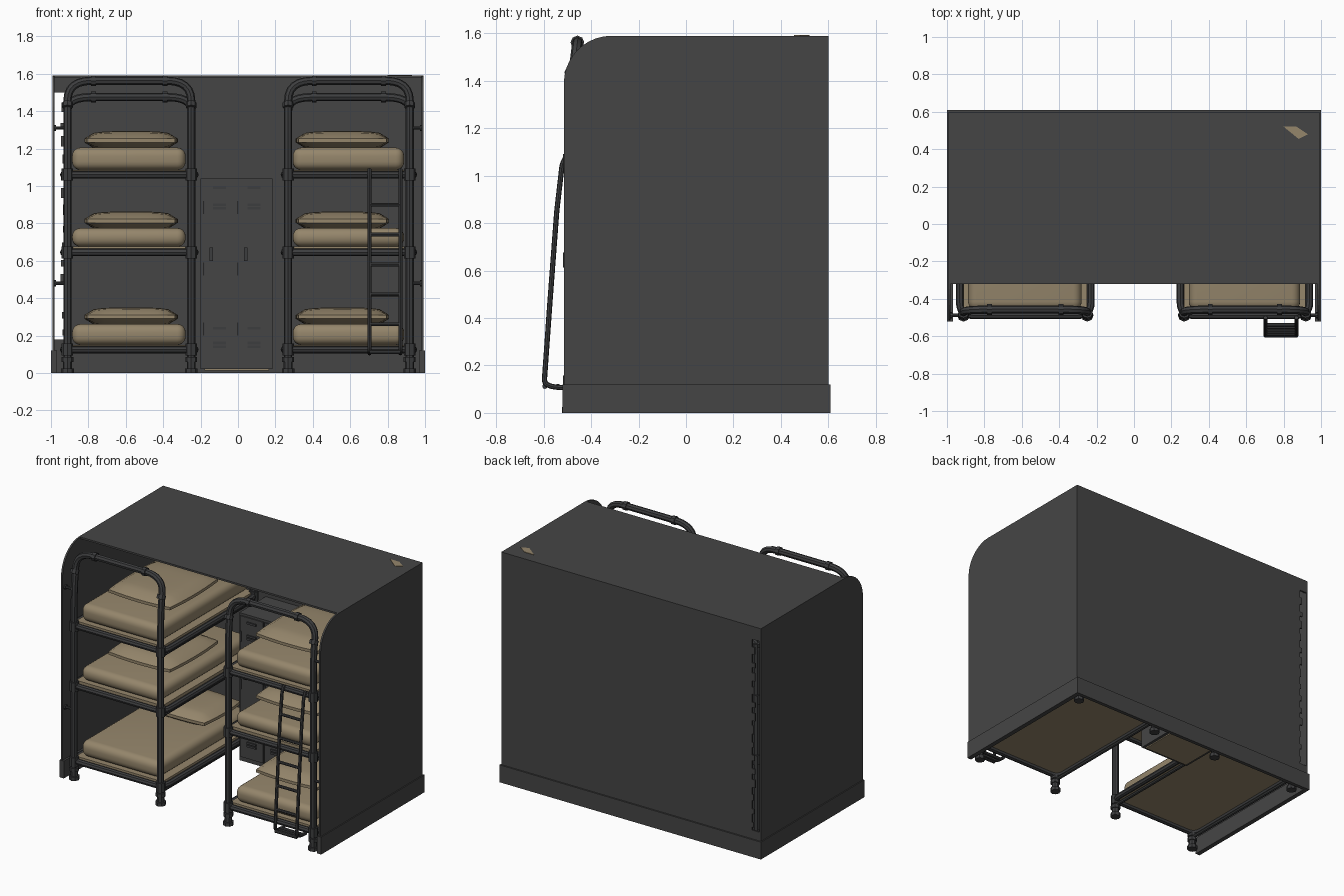
import bpy, bmesh, math, random
from mathutils import Vector, Matrix

random.seed(4)
default = bpy.data.objects.get("Cube")
if default:
    bpy.data.objects.remove(default, do_unlink=True)


def make_material(name, rgb):
    material = bpy.data.materials.new(name)
    material.use_nodes = True
    color = (*rgb, 1)
    material.diffuse_color = color
    material.node_tree.nodes["Principled BSDF"].inputs["Base Color"].default_value = color
    return material


wall_grey = make_material("wall grey", (.06, .06, .06))
tube_grey = make_material("tube grey", (.046, .047, .049))
linen_tan = make_material("linen tan", (.3, .238, .148))


def add_object(name, mesh, material, smooth=False):
    mesh.materials.clear()
    mesh.materials.append(material)
    if smooth:
        for face in mesh.polygons:
            face.use_smooth = True
        mesh.set_sharp_from_angle(angle=math.radians(40))
    obj = bpy.data.objects.new(name, mesh)
    bpy.context.collection.objects.link(obj)
    return obj


def finish(name, bm, material, smooth=False):
    bmesh.ops.recalc_face_normals(bm, faces=bm.faces[:])
    mesh = bpy.data.meshes.new(name)
    bm.to_mesh(mesh)
    bm.free()
    return add_object(name, mesh, material, smooth)


def box(name, x, y, z, material, bevel=0):
    """Box from (min, max) pairs, optionally with rounded edges."""
    bm = bmesh.new()
    bmesh.ops.create_cube(bm, size=1)
    for v in bm.verts:
        v.co = Vector([(a + b) / 2 + c * (b - a) for c, (a, b) in zip(v.co, (x, y, z))])
    if bevel:
        bmesh.ops.bevel(bm, geom=bm.edges[:], offset=bevel, segments=5,
                        profile=.5, affect='EDGES')
    return finish(name, bm, material, bool(bevel))


def pillow(name, x, y, z):
    """Cushion that thins out towards its rim."""
    bm = bmesh.new()
    bmesh.ops.create_cube(bm, size=2)
    bmesh.ops.subdivide_edges(bm, edges=bm.edges[:], cuts=9, use_grid_fill=True)
    for v in bm.verts:
        u, w, h = v.co
        h *= .2 + .8 * ((1 - u ** 4) * (1 - w ** 4)) ** .5
        u, w = u * (1 - .06 * w * w), w * (1 - .06 * u * u)
        v.co = Vector([(a + b) / 2 + c * (b - a) / 2
                       for c, (a, b) in zip((u, w, h), (x, y, z))])
    return finish(name, bm, linen_tan, True)


def prism(name, outline, axis, start, end, material):
    """Extrude a 2D outline along the x or z axis."""
    bm = bmesh.new()
    place = (lambda a, b: (start, a, b)) if axis == 'x' else (lambda a, b: (a, b, start))
    face = bm.faces.new([bm.verts.new(place(a, b)) for a, b in outline])
    new = bmesh.ops.extrude_face_region(bm, geom=[face])["geom"]
    shift = Vector((end - start, 0, 0) if axis == 'x' else (0, 0, end - start))
    bmesh.ops.translate(bm, vec=shift, verts=[g for g in new if isinstance(g, bmesh.types.BMVert)])
    return finish(name, bm, material)


def fillet(points, radius, closed):
    points = [Vector(p) for p in points]
    result = []
    for i, p in enumerate(points):
        if not closed and i in (0, len(points) - 1):
            result.append(p)
            continue
        a, b = points[i - 1], points[(i + 1) % len(points)]
        a = p + (a - p).normalized() * min(radius, (a - p).length * .45)
        b = p + (b - p).normalized() * min(radius, (b - p).length * .45)
        for k in range(7):
            t = k / 6
            result.append(a * (1 - t) ** 2 + p * 2 * t * (1 - t) + b * t * t)
    return result


def tube(name, points, radius, bend=0, closed=False):
    """Round bent pipe along a path."""
    if bend:
        points = fillet(points, bend, closed)
    curve = bpy.data.curves.new(name, 'CURVE')
    curve.dimensions = '3D'
    curve.bevel_depth, curve.bevel_resolution = radius, 2
    curve.use_fill_caps = True
    spline = curve.splines.new('POLY')
    spline.points.add(len(points) - 1)
    for target, p in zip(spline.points, points):
        target.co = (*p, 1)
    spline.use_cyclic_u = closed
    temp = bpy.data.objects.new(name, curve)
    mesh = bpy.data.meshes.new_from_object(temp)
    bpy.data.objects.remove(temp)
    return add_object(name, mesh, tube_grey, True)


# Room shell: side walls with a rounded upper front corner
FRONT, BACK, TOP, R = -.515, .6, 1.59, .2
arc = [(FRONT + R - R * math.cos(t * math.pi / 20), TOP - R + R * math.sin(t * math.pi / 20))
       for t in range(11)]
side = [(FRONT, 0)] + arc + [(BACK, TOP), (BACK, 0)]
for label, s in (("left", 1), ("right", -1)):
    prism(label + "_wall", side, 'x', s * .993, s * .981, wall_grey)
    box(label + "_skirting", sorted((s, s * .968)), (-.52, .605), (0, .12), wall_grey)
box("roof", (-.993, .993), (-.32, BACK), (TOP - .012, TOP), wall_grey)
box("back_skirting", (-1, 1), (.585, .61), (0, .12), wall_grey)

# Back wall with a ragged slot beside the right wall
box("back_wall", (-.925, .993), (.588, BACK), (0, TOP), wall_grey)
box("back_wall_above_slot", (-.993, -.925), (.588, BACK), (1.5, TOP), wall_grey)
box("back_wall_below_slot", (-.993, -.925), (.588, BACK), (0, .18), wall_grey)
for i in range(14):
    z = .2 + i * .092
    box("slot_tooth", (-.925 - random.uniform(.008, .025), -.92), (.589, .599),
        (z, z + random.uniform(.03, .06)), wall_grey)
prism("roof_patch", [(.8, .52), (.87, .52), (.93, .48), (.88, .455)], 'z', TOP, TOP + .003, linen_tan)

# Locker between the beds, with double doors, vents and handles
L0, L1, LF = -.2, .185, .3
box("locker", (L0, L1), (LF, .59), (.02, 1.04), wall_grey)
box("locker_base", (L0 + .02, L1 - .02), (LF + .02, .58), (.012, .02), linen_tan)
mid = (L0 + L1) / 2
for x0, x1 in ((L0 + .012, mid - .004), (mid + .004, L1 - .012)):
    box("locker_door", (x0, x1), (LF - .008, LF), (.05, 1.025), wall_grey)
    c = (x0 + x1) / 2
    for z in (.99, .9, .88, .24, .16, .14):
        box("locker_vent", (c - .035, c + .035), (LF - .016, LF - .008), (z - .007, z + .007), tube_grey)
    box("locker_handle", (x0 + .035, x0 + .055), (LF - .025, LF - .008), (.6, .67), tube_grey)
    for z in (.2, .52, .85):
        box("locker_hinge", (x0, x0 + .01), (LF - .014, LF - .008), (z, z + .07), tube_grey)

# Triple bunk beds: one on each side
PIPE, YF, YB = .022, -.488, .53
LEVELS = (("bottom", .125, .15, .262), ("middle", .645, .675, .775), ("top", 1.06, 1.085, 1.205))


def bunk(label, xa, xb):
    # Post frames at the front and the back
    for end, y, lean, top in (("front", YF, .03, 1.562), ("back", YB, 0, 1.475)):
        tube(f"{label}_{end}_arch",
             [(xa, y, .05), (xa, y, 1.32), (xa, y + lean, top),
              (xb, y + lean, top), (xb, y, 1.32), (xb, y, .05)], PIPE, .13)
        for x in (xa, xb):
            tube(f"{label}_{end}_foot", [(x, y, 0), (x, y, .025)], .034)
            tube(f"{label}_{end}_foot_stem", [(x, y, .025), (x, y, .06)], .024)
            tube(f"{label}_{end}_foot_cap", [(x, y, .06), (x, y, .085)], .032)
            for z in (1.06, .645, .125):
                tube(f"{label}_post_collar", [(x, y, z - .032), (x, y, z + .032)], .031)
            tube(f"{label}_upper_collar", [(x, y, 1.42), (x, y + lean * .4, 1.445)], .029)
        for x in (xa + .14, xb - .14):
            tube(f"{label}_arch_collar", [(x - .013, y + lean, top), (x + .013, y + lean, top)], .029)
    # Frame, mattress and pillow on each level
    for level, z, low, high in LEVELS:
        tube(f"{label}_{level}_frame", [(xa - .02, YF, z), (xb + .02, YF, z),
             (xb + .02, YB, z), (xa - .02, YB, z)], .02, .07, True)
        for x in (xa, xb):
            tube(f"{label}_{level}_side_rail", [(x, YF, z - .035), (x, YB, z - .035)], .012)
        box(f"{label}_{level}_base", (xa, xb), (YF + .02, YB), (z, low), linen_tan)
        box(f"{label}_{level}_mattress", (xa + .025, xb - .03), (-.46, .55), (low, high), linen_tan, .045)
        span = (.1, .52) if (label, level) == ("right", "bottom") else (-.28, .28)
        x0 = xa + (.04 if label == "left" else .09)
        pillow(f"{label}_{level}_pillow", (x0, x0 + .5), span, (high - .012, high + .088))


bunk("right", -.912, -.25)
bunk("left", .268, .918)

# Small brackets tying the outer posts to the walls
for s in (-1, 1):
    for z in (.48, 1.31):
        tube("wall_bracket", [(s * .915, YF, z), (s * .985, YF, z)], .009)
        tube("wall_bracket_plate", [(s * .972, YF, z), (s * .984, YF, z)], .017)

# Ladder hooked onto the left bed
ladder = [(-.5, 1.09), (-.522, 1.05), (-.545, .85), (-.575, .45), (-.598, .125), (-.565, .11), (-.5, .105)]
for x in (.703, .868):
    tube("ladder_rail", [(x, y, z) for y, z in ladder], .011, .02)
for i in range(6):
    z = .26 + i * .16
    if z < 1:
        y = -.598 + (z - .125) * .075
        tube("ladder_rung", [(.703, y, z), (.868, y, z)], .01)
for y in (-.595, -.57, -.54):
    tube("ladder_step_bar", [(.703, y, .112), (.868, y, .112)], .011)
